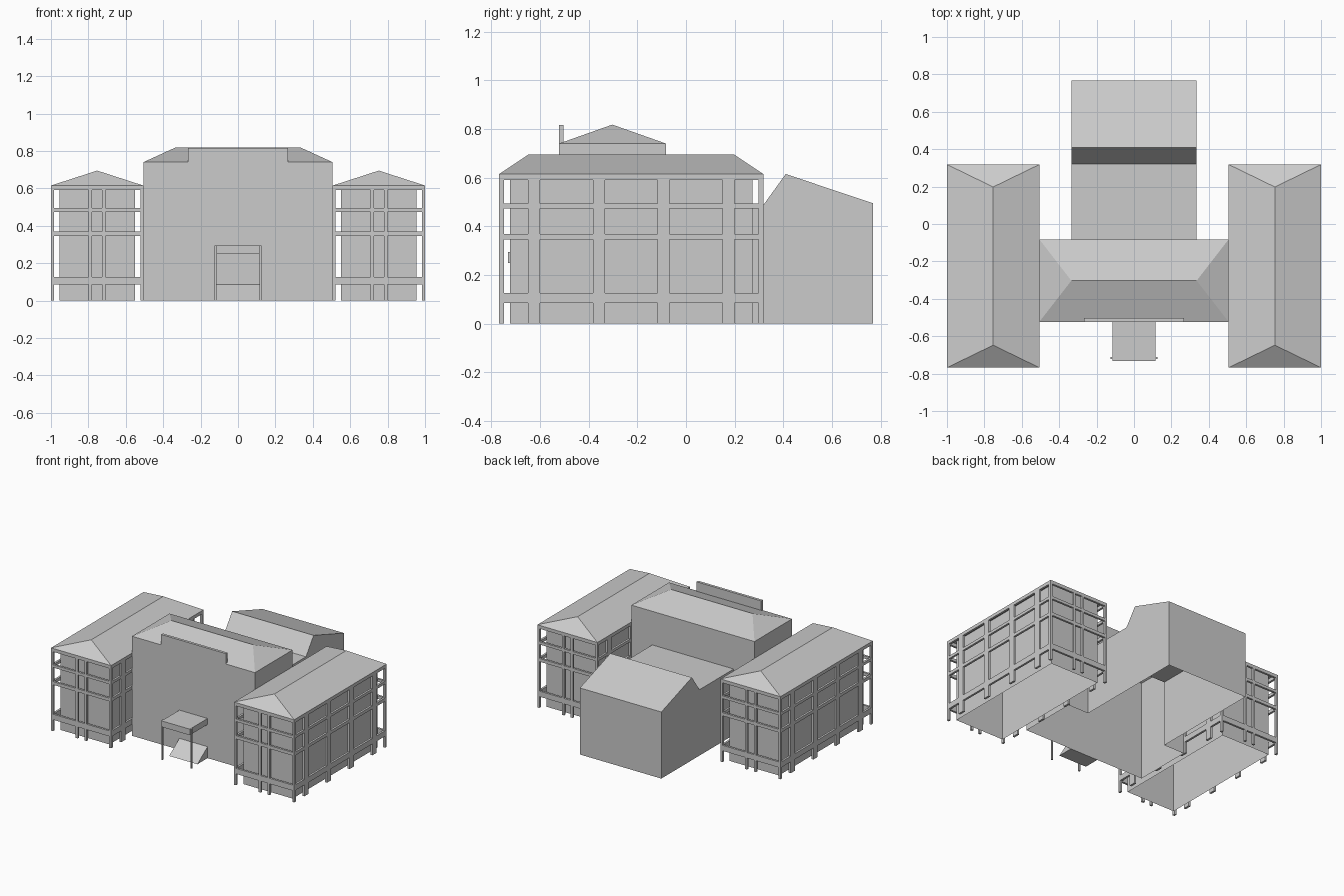
import bpy, bmesh

if "Cube" in bpy.data.objects:
    bpy.data.objects.remove(bpy.data.objects["Cube"])

X0, X1, Y0, Y1 = 0.506, 1.0, -0.768, 0.318      # right wing outline
EAVE = 0.615


def mesh_object(name, verts, faces, mirror=False, fix_normals=True):
    bm = bmesh.new()
    vs = [bm.verts.new(v) for v in verts]
    for f in faces:
        bm.faces.new([vs[i] for i in f])
    if fix_normals:
        bmesh.ops.recalc_face_normals(bm, faces=bm.faces)
    me = bpy.data.meshes.new(name)
    bm.to_mesh(me)
    bm.free()
    ob = bpy.data.objects.new(name, me)
    bpy.context.collection.objects.link(ob)
    if mirror:
        m = ob.modifiers.new("mirror", 'MIRROR')
        m.use_mirror_merge = False
    return ob


def box(name, x0, x1, y0, y1, z0, z1, mirror=False, open_bottom=False):
    v = [(x, y, z) for z in (z0, z1) for x, y in ((x0, y0), (x1, y0), (x1, y1), (x0, y1))]
    f = [(0, 1, 5, 4), (1, 2, 6, 5), (2, 3, 7, 6), (3, 0, 4, 7), (4, 5, 6, 7)]
    if not open_bottom:
        f.append((3, 2, 1, 0))
    return mesh_object(name, v, f, mirror)


def prism(name, profile, x0, x1):
    # side profile of (y, z) points stretched along x
    n = len(profile)
    v = [(x, y, z) for x in (x0, x1) for y, z in profile]
    f = [tuple(range(n)), tuple(range(2 * n - 1, n - 1, -1))]
    f += [(i, (i + 1) % n, n + (i + 1) % n, n + i) for i in range(n)]
    return mesh_object(name, v, f)


# wing frames: a ring of piers and floor beams wrapped round each wing
def ring_points():
    w, l = X1 - X0, Y1 - Y0
    c = w / 2
    front = [0, 0.016, c - 0.045, c - 0.027, c + 0.027, c + 0.045, w - 0.016]
    side = [0, 0.02, 0.119, 0.168, 0.386, 0.435]
    side += [l - s for s in reversed(side[1:])]
    # True marks a solid pier between this point and the next
    pts = [((X0 + d, Y0), i % 2 == 0) for i, d in enumerate(front)]
    pts += [((X1, Y0 + d), i % 2 == 0) for i, d in enumerate(side)]
    pts += [((X1 - d, Y1), i % 2 == 0) for i, d in enumerate(front)]
    pts += [((X0, Y1 - d), i % 2 == 0) for i, d in enumerate(side)]
    return pts


pts = ring_points()
levels = [0, 0.085, 0.126, 0.345, 0.369, 0.473, 0.494, 0.59, EAVE]
n = len(pts)
verts = [(p[0], p[1], z) for z in levels for p, _ in pts]
faces, used = [], set()
for r in range(len(levels) - 1):
    for i, (_, pier) in enumerate(pts):
        if pier or r % 2 == 1:
            j = (i + 1) % n
            faces.append((r * n + i, r * n + j, (r + 1) * n + j, (r + 1) * n + i))
frame = mesh_object("wing_frames", verts, faces, fix_normals=False)
s = frame.modifiers.new("thickness", 'SOLIDIFY')
s.thickness, s.offset, s.use_even_offset = 0.0155, -1, True
m = frame.modifiers.new("mirror", 'MIRROR')
m.use_mirror_merge = False

# recessed wing walls
box("wing_walls", X0 + 0.045, X1 - 0.045, Y0 + 0.045, Y1 - 0.045, 0, EAVE - 0.002,
    mirror=True, open_bottom=True)

# wing hip roofs
xm = (X0 + X1) / 2
mesh_object("wing_roofs",
            [(X0, Y0, EAVE), (X1, Y0, EAVE), (X1, Y1, EAVE), (X0, Y1, EAVE),
             (xm, Y0 + 0.12, 0.695), (xm, Y1 - 0.12, 0.695)],
            [(0, 1, 4), (1, 2, 5, 4), (2, 3, 5), (3, 0, 4, 5), (3, 2, 1, 0)], mirror=True)

# main hall: open shell with a hip roof and an opening to the rear annex
W, F, B, H = 0.506, -0.523, -0.082, 0.74
A, AH = 0.335, 0.49
mesh_object("main_hall",
            [(-W, F, 0), (W, F, 0), (W, B, 0), (-W, B, 0),
             (-W, F, H), (W, F, H), (W, B, H), (-W, B, H),
             (-A, -0.303, 0.818), (A, -0.303, 0.818),
             (A, B, 0), (A, B, AH), (-A, B, AH), (-A, B, 0)],
            [(0, 1, 5, 4), (1, 2, 6, 5), (3, 0, 4, 7),
             (2, 10, 11, 12, 13, 3, 7, 6),
             (4, 5, 9, 8), (5, 6, 9), (6, 7, 8, 9), (7, 4, 8)])

# rear annex: flat link roof rising to an uneven gable, open inside and below
prof = [(B, 0), (B, AH), (0.32, AH), (0.41, 0.615), (0.768, 0.495), (0.768, 0)]
k = len(prof)
mesh_object("rear_annex",
            [(x, y, z) for x in (-A, A) for y, z in prof],
            [tuple(range(k)), tuple(range(2 * k - 1, k - 1, -1))]
            + [(i, i + 1, k + i + 1, k + i) for i in range(1, k - 1)])

# front parapet above the entrance
box("parapet", -0.266, 0.266, F, F + 0.02, H, 0.817)

# entrance canopy, its posts and the ramp
box("canopy", -0.116, 0.116, -0.732, F, 0.25, 0.295)
box("canopy_posts", 0.114, 0.125, -0.722, -0.711, 0, 0.295, mirror=True)
prism("entrance_ramp", [(F, 0), (F, 0.085), (F - 0.12, 0)], -0.116, 0.116)
